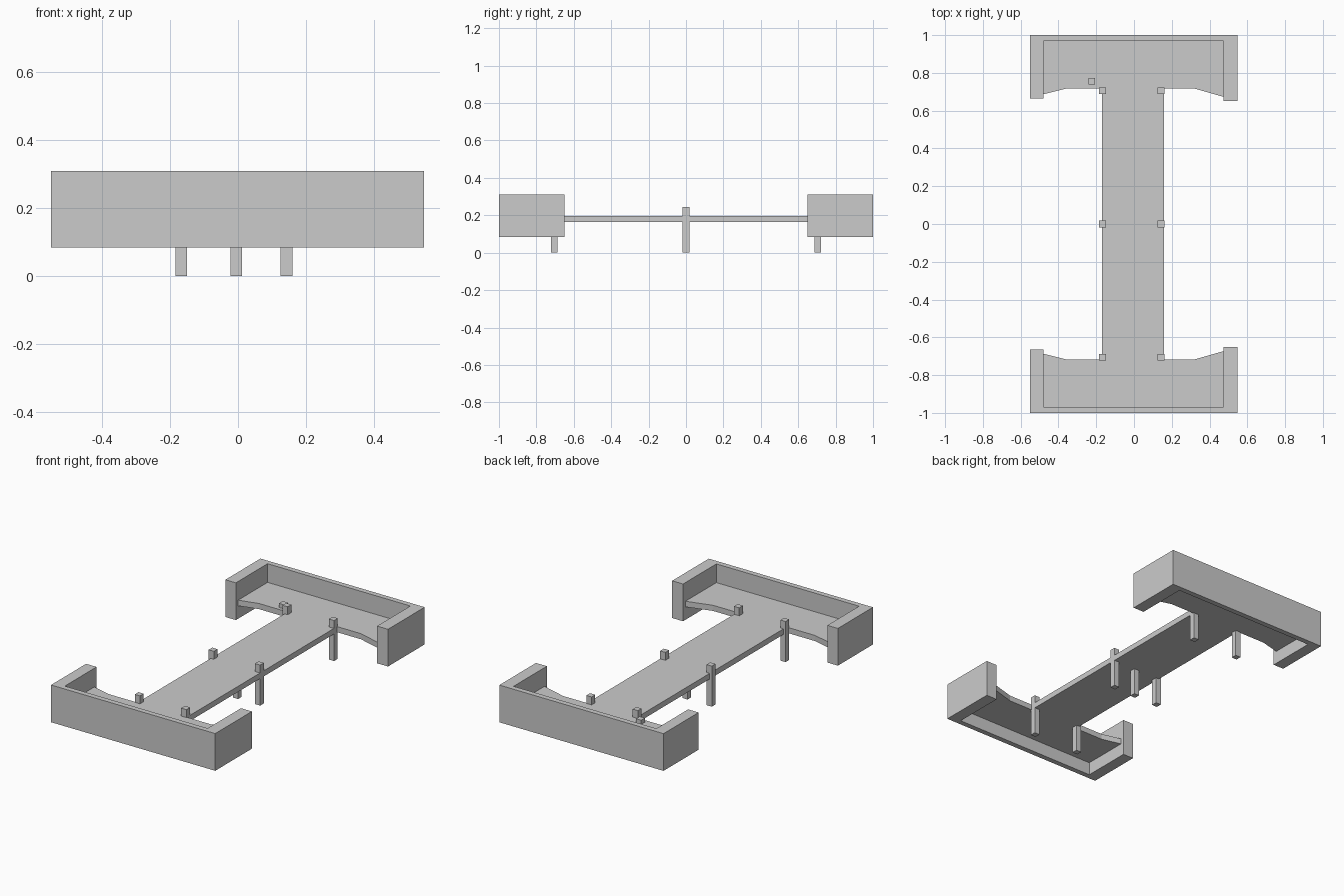
import bpy, bmesh

if "Cube" in bpy.data.objects:
    bpy.data.objects.remove(bpy.data.objects["Cube"])


def prism(name, outline, z0, z1):
    """Extrude a flat xy outline from z0 up to z1."""
    bm = bmesh.new()
    base = bm.faces.new([bm.verts.new((x, y, z0)) for x, y in outline])
    top = bmesh.ops.extrude_face_region(bm, geom=[base])["geom"]
    for v in top:
        if isinstance(v, bmesh.types.BMVert):
            v.co.z = z1
    bmesh.ops.recalc_face_normals(bm, faces=bm.faces)
    mesh = bpy.data.meshes.new(name)
    bm.to_mesh(mesh)
    bm.free()
    obj = bpy.data.objects.new(name, mesh)
    bpy.context.collection.objects.link(obj)
    return obj


def box(name, x0, x1, y0, y1, z0, z1):
    return prism(name, [(x0, y0), (x1, y0), (x1, y1), (x0, y1)], z0, z1)


DECK_Z0, DECK_Z1 = 0.163, 0.197

# Outlines for the back end, mirrored in y for the front end
wall = [(-0.55, 1), (-0.55, 0.665), (-0.48, 0.665), (-0.48, 0.968),
        (0.475, 0.968), (0.475, 0.65), (0.545, 0.65), (0.545, 1)]
wall = [(0.548 if x == 0.545 else x, y) for x, y in wall]
bank = [(-0.48, 0.968), (-0.48, 0.687), (-0.36, 0.717), (-0.17, 0.717),
        (-0.17, 0.593), (0.16, 0.593), (0.16, 0.717), (0.32, 0.717),
        (0.475, 0.673), (0.475, 0.968)]

for side, s in (("back", 1), ("front", -1)):
    # U-shaped bank wall and the ground platform inside it
    prism(f"{side}_wall", [(x, s * y) for x, y in wall], 0.085, 0.31)
    prism(f"{side}_bank", [(x, s * y) for x, y in bank], DECK_Z0, DECK_Z1)

# Bridge deck
box("deck", -0.17, 0.16, -0.593, 0.593, DECK_Z0, DECK_Z1)

# Posts through the deck edges
R = 0.0175
for row, y in (("front", -0.705), ("middle", 0), ("back", 0.705)):
    for side, x in (("left", -0.167), ("right", 0.143)):
        box(f"{row}_{side}_post", x - R, x + R, y - R, y + R, 0, 0.245)

# Support under the middle of the deck
box("centre_post", -0.005 - R, -0.005 + R, -R, R, 0, DECK_Z0)

# Small block on the back bank
box("bank_block", -0.242, -0.207, 0.738, 0.773, 0.18, 0.222)
